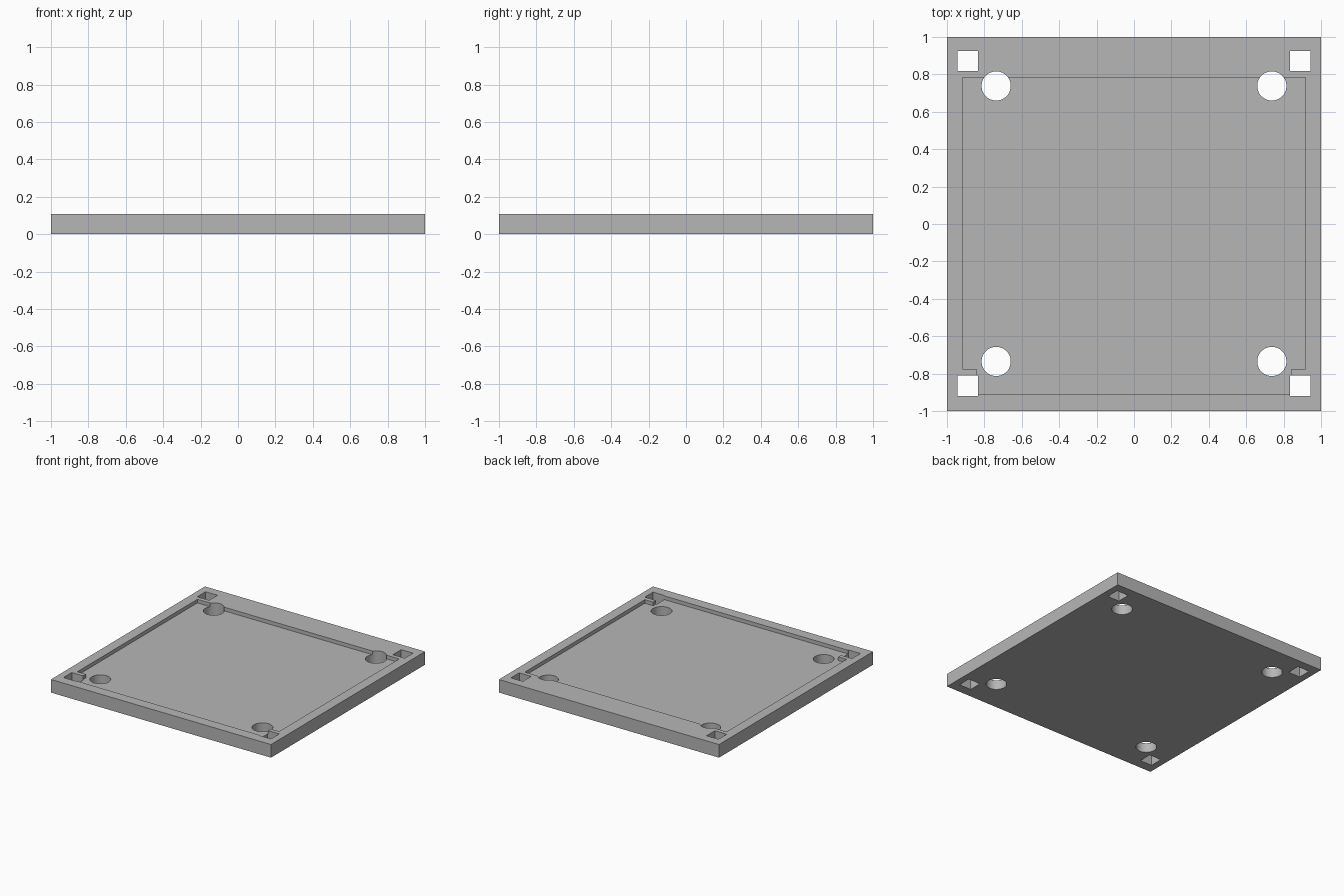
import bpy
import math

old = bpy.data.objects.get("Cube")
if old:
    bpy.data.objects.remove(old, do_unlink=True)

HEIGHT = 0.108
POCKET_DEPTH = 0.03

grey = bpy.data.materials.new("plain grey")
grey.use_nodes = True
colour = (0.47, 0.47, 0.47, 1)
grey.diffuse_color = colour
grey.node_tree.nodes["Principled BSDF"].inputs["Base Color"].default_value = colour


def prism(name, outline, low, high):
    """Extrude a counter-clockwise outline from low to high."""
    n = len(outline)
    verts = [(x, y, z) for z in (low, high) for x, y in outline]
    faces = [tuple(reversed(range(n))), tuple(range(n, 2 * n))]
    faces += [(i, (i + 1) % n, n + (i + 1) % n, n + i) for i in range(n)]
    mesh = bpy.data.meshes.new(name)
    mesh.from_pydata(verts, [], faces)
    mesh.materials.append(grey)
    obj = bpy.data.objects.new(name, mesh)
    bpy.context.collection.objects.link(obj)
    return obj


def rectangle(x, y, half):
    return [(x - half, y - half), (x + half, y - half),
            (x + half, y + half), (x - half, y + half)]


def circle(x, y, radius, sides=48):
    angles = [2 * math.pi * i / sides for i in range(sides)]
    return [(x + radius * math.cos(a), y + radius * math.sin(a)) for a in angles]


# Square base plate
plate = prism("base_plate", rectangle(0, 0, 1), 0, HEIGHT)

# Shallow pocket, narrower along the front between the square holes
right_side = [(0.841, -0.912), (0.841, -0.775), (0.917, -0.775), (0.917, 0.783)]
pocket = right_side + [(-x, y) for x, y in reversed(right_side)]
cutters = [prism("pocket_cutter", pocket, HEIGHT - POCKET_DEPTH, HEIGHT + 0.1)]

# Through holes: a square one and a round one at each corner
for sx in (-1, 1):
    for square_y, round_y in ((-0.865, -0.735), (0.872, 0.738)):
        cutters.append(prism("square_hole_cutter",
                             rectangle(sx * 0.889, square_y, 0.054), -0.1, HEIGHT + 0.1))
        cutters.append(prism("round_hole_cutter",
                             circle(sx * 0.737, round_y, 0.078), -0.1, HEIGHT + 0.1))

# Cut everything out of the plate
bpy.ops.object.select_all(action='DESELECT')
bpy.context.view_layer.objects.active = plate
plate.select_set(True)
for cutter in cutters:
    cutter.hide_render = True
    cut = plate.modifiers.new("cut", 'BOOLEAN')
    cut.operation = 'DIFFERENCE'
    cut.solver = 'EXACT'
    cut.object = cutter
    bpy.ops.object.modifier_apply(modifier=cut.name)
    bpy.data.objects.remove(cutter, do_unlink=True)

bpy.ops.object.shade_smooth_by_angle(angle=math.radians(30))
